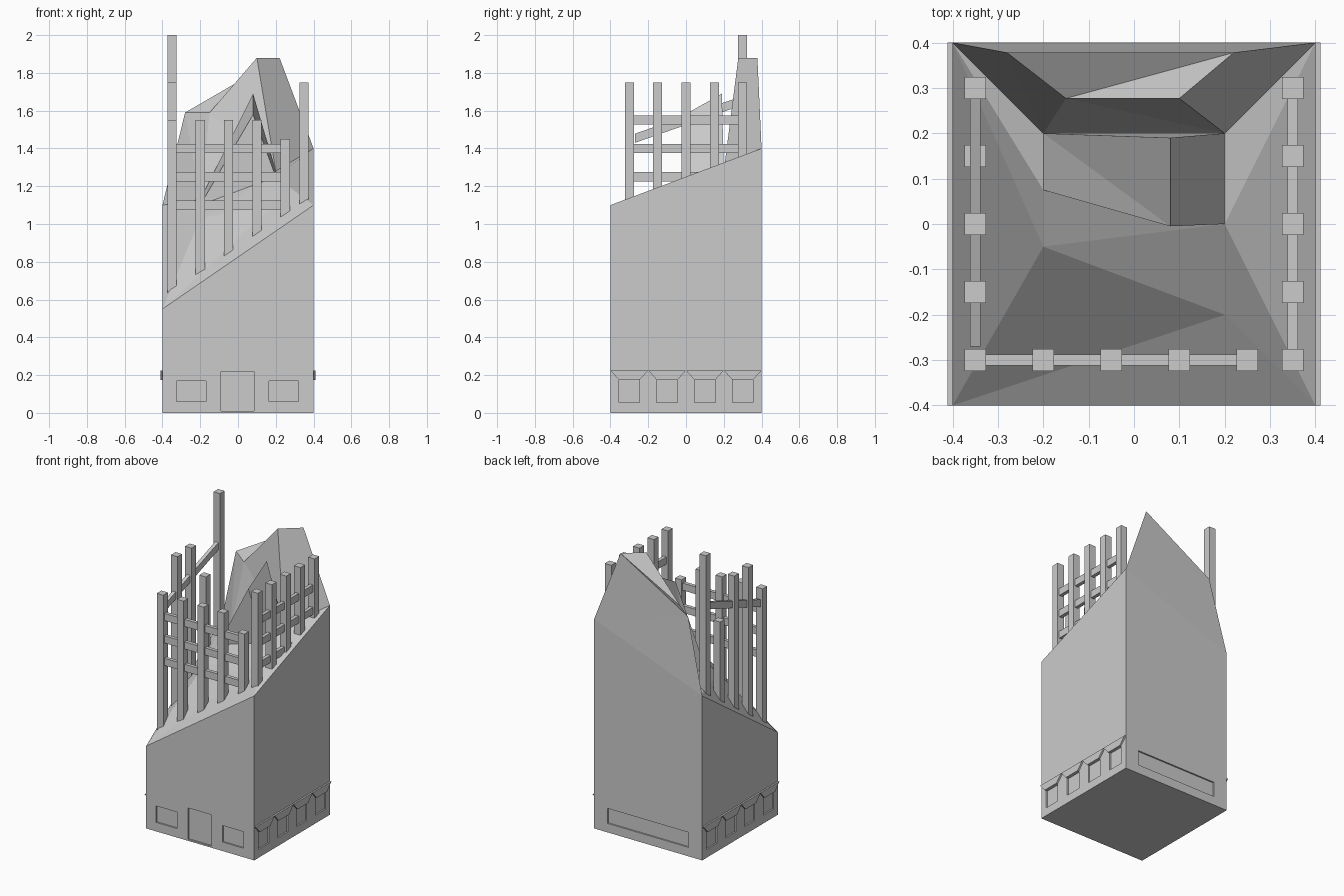
import bpy, bmesh
from mathutils import Vector

if "Cube" in bpy.data.objects:
    bpy.data.objects.remove(bpy.data.objects["Cube"], do_unlink=True)

# One plain grey for everything
GREY = 0.6
mat = bpy.data.materials.new("concrete grey")
mat.use_nodes = True
mat.diffuse_color = (GREY, GREY, GREY, 1)
mat.node_tree.nodes["Principled BSDF"].inputs["Base Color"].default_value = (GREY, GREY, GREY, 1)


def finish(name, bm):
    bmesh.ops.recalc_face_normals(bm, faces=bm.faces)
    mesh = bpy.data.meshes.new(name)
    bm.to_mesh(mesh)
    bm.free()
    mesh.materials.append(mat)
    obj = bpy.data.objects.new(name, mesh)
    bpy.context.collection.objects.link(obj)
    return obj


def box(bm, lo, hi):
    lo, hi = Vector(lo), Vector(hi)
    new = bmesh.ops.create_cube(bm, size=1)["verts"]
    for v in new:
        v.co = (lo + hi) / 2 + Vector(a * b for a, b in zip(v.co, hi - lo))


# Building shell with a broken, sloping top
points = {
    "g1": (-.4, -.4, 0), "g2": (.4, -.4, 0), "g3": (.4, .4, 0), "g4": (-.4, .4, 0),
    # outer rim
    "a": (-.4, -.4, .55), "b": (.4, -.4, 1.1), "c": (.4, .4, 1.4), "d": (-.4, .4, 1.1),
    # inner floor
    "A": (-.2, -.05, 1.03), "B": (.2, -.2, 1.11), "C": (.2, 0, 1.25),
    "D": (.2, .2, 1.28), "E": (-.2, .2, 1.13), "F": (-.2, .075, 1.1),
    # jagged back wall and inner ridge
    "P": (.1, .277, 1.88), "Q": (-.15, .277, 1.59), "S": (.22, .378, 1.88),
    "T": (-.28, .378, 1.59), "R1": (.08, -.005, 1.58), "R2": (.08, .19, 1.69),
}
faces = ["g4 g3 g2 g1", "g1 g2 b a", "g2 g3 c b", "g3 g4 d c", "g4 g1 a d",
         "a b B A", "b c D C B", "d a A F E", "A B C F", "F C R1", "C D R2 R1",
         "F R1 R2 E", "E R2 D", "E D P Q", "c S P D", "d E Q T", "T Q P S", "d c S T"]
bm = bmesh.new()
verts = {k: bm.verts.new(p) for k, p in points.items()}
for f in faces:
    bm.faces.new([verts[k] for k in f.split()])
bmesh.ops.triangulate(bm, faces=bm.faces[5:] if hasattr(bm.faces, "ensure_lookup_table")
                      and not bm.faces.ensure_lookup_table() else [])
building = finish("building_shell", bm)

# Recessed door, windows and long back panel
DEPTH = .01
bm = bmesh.new()
for x0, x1, z0, z1 in [(-.09, .085, .01, .22), (-.325, -.17, .06, .17), (.165, .32, .06, .17)]:
    box(bm, (x0, -.5, z0), (x1, -.4 + DEPTH, z1))
box(bm, (-.3, .4 - DEPTH, .06), (.3, .5, .16))
bays = [-.3, -.1, .1, .3]
for y in bays:
    for s in (-1, 1):
        xs = sorted((s * (.4 - DEPTH), s * .5))
        box(bm, (xs[0], y - .055, .055), (xs[1], y + .055, .175))
cutter = finish("opening_cutter", bm)
cutter.hide_render = True
mod = building.modifiers.new("openings", "BOOLEAN")
mod.operation = "DIFFERENCE"
mod.solver = "EXACT"
mod.object = cutter
bpy.context.view_layer.objects.active = building
bpy.ops.object.modifier_apply(modifier=mod.name)
bpy.data.objects.remove(cutter, do_unlink=True)

# Flared hoods above the side windows
for s, side in ((1, "left"), (-1, "right")):
    bm = bmesh.new()
    for y in bays:
        profile = [(y - .1, .225), (y + .1, .225), (y + .055, .175), (y - .055, .175)]
        face = bm.faces.new([bm.verts.new((s * .395, py, pz)) for py, pz in profile])
        out = bmesh.ops.extrude_face_region(bm, geom=[face])["geom"]
        for v in out:
            if isinstance(v, bmesh.types.BMVert):
                v.co.x = s * .411
    finish(side + "_window_hoods", bm)

# Posts standing on three sides
STEPS = [-.3, -.15, 0, .15, .3]
HALF = .024


def post_row(name, posts, bottom):
    bm = bmesh.new()
    for x, y, top in posts:
        box(bm, (x - HALF, y - HALF, bottom), (x + HALF, y + HALF, top))
    finish(name, bm)


post_row("left_posts", [(.35, y, 1.75) for y in STEPS], 1.0)
post_row("right_posts", list(zip([-.35] * 5, STEPS, [1.55, 1.75, 1.75, 1.5, 2])), .5)
post_row("front_posts", list(zip([-.2, -.05, .1, .25], [-.3] * 4, [1.55, 1.55, 1.55, 1.45])), .6)

# Horizontal rails
bm = bmesh.new()
for z in (1.25, 1.4, 1.55):
    box(bm, (.338, -.3, z - .024), (.362, .3, z + .024))
finish("left_rails", bm)
bm = bmesh.new()
for z in (1.1, 1.25, 1.4):
    box(bm, (-.35, -.312, z - .024), (.25, -.288, z + .024))
finish("front_rails", bm)

# Fallen sloping rail
bm = bmesh.new()
box(bm, (-.362, -.27, 1.43), (-.338, .3, 1.478))
for v in bm.verts:
    if v.co.y > 0:
        v.co.z += .2
finish("right_sloping_rail", bm)
